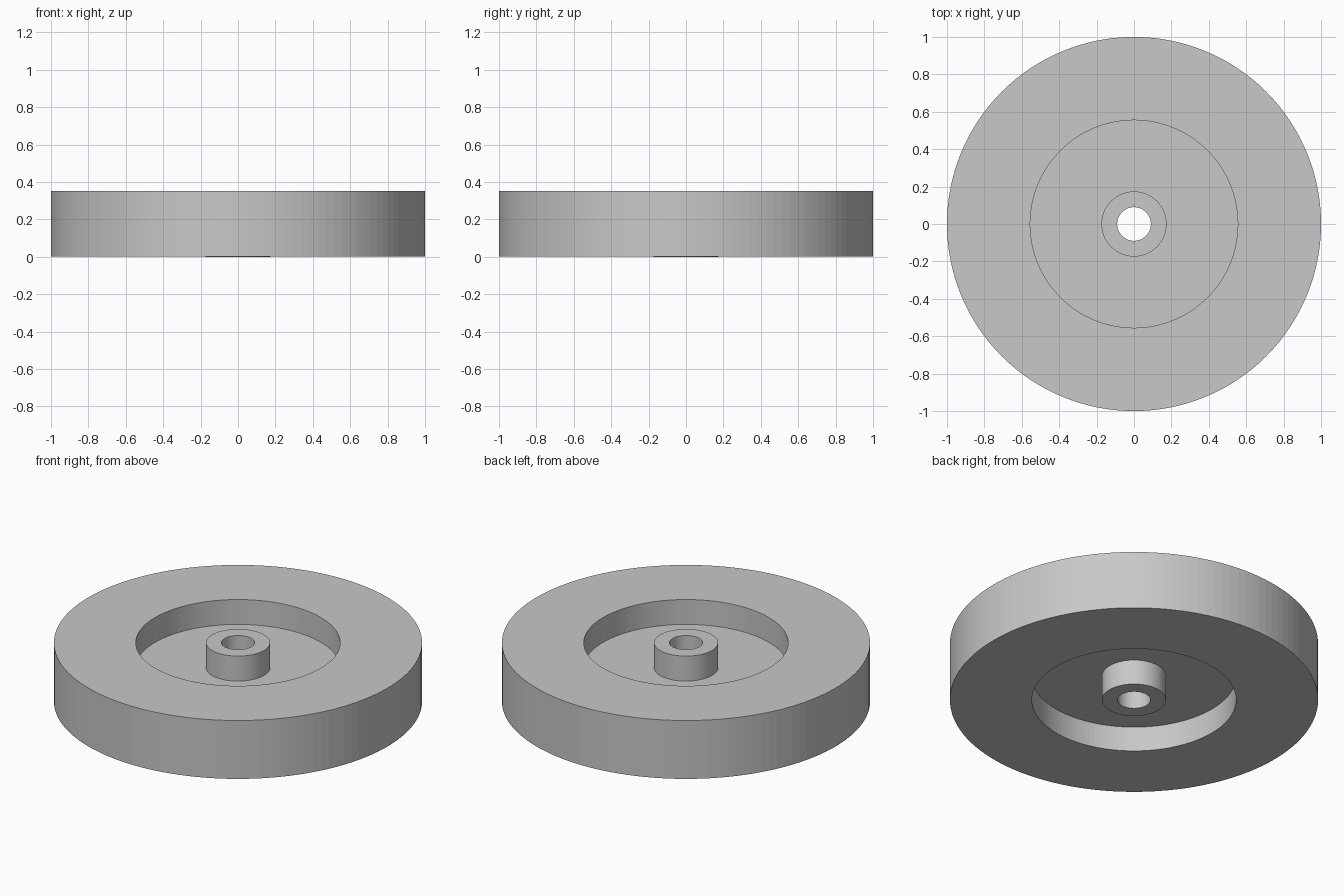
import bpy
import bmesh
from math import cos, sin, tau

cube = bpy.data.objects.get("Cube")
if cube:
    bpy.data.objects.remove(cube, do_unlink=True)

SIDES = 128
HEIGHT = 0.352
BORE, HUB, RECESS, RIM = 0.09, 0.174, 0.555, 1.0
WEB_LOW = 0.15      # underside of the thin web
RIM_LOW = 0.001     # the hub stands just proud of the rim

grey = bpy.data.materials.new("plain grey")
grey.use_nodes = True
colour = (0.58, 0.58, 0.58, 1)
grey.diffuse_color = colour
grey.node_tree.nodes["Principled BSDF"].inputs["Base Color"].default_value = colour


def lathe(name, profile, material):
    """Turn a closed (radius, height) profile around the z axis."""
    bm = bmesh.new()
    rings = []
    for i in range(SIDES):
        a = tau * i / SIDES
        rings.append([bm.verts.new((r * cos(a), r * sin(a), z)) for r, z in profile])
    for i, ring in enumerate(rings):
        following = rings[(i + 1) % SIDES]
        for j in range(len(profile)):
            k = (j + 1) % len(profile)
            bm.faces.new((ring[j], following[j], following[k], ring[k]))
    bmesh.ops.recalc_face_normals(bm, faces=bm.faces)
    mesh = bpy.data.meshes.new(name)
    bm.to_mesh(mesh)
    bm.free()
    mesh.materials.append(material)
    obj = bpy.data.objects.new(name, mesh)
    bpy.context.collection.objects.link(obj)
    return obj


# Lower half from bore to rim, then mirrored back over the top
lower = [(BORE, 0), (HUB, 0), (HUB, WEB_LOW),
         (RECESS, WEB_LOW), (RECESS, RIM_LOW), (RIM, RIM_LOW)]
upper = [(r, HEIGHT - z) for r, z in reversed(lower)]
lathe("wheel_with_hub", lower + upper, grey)
